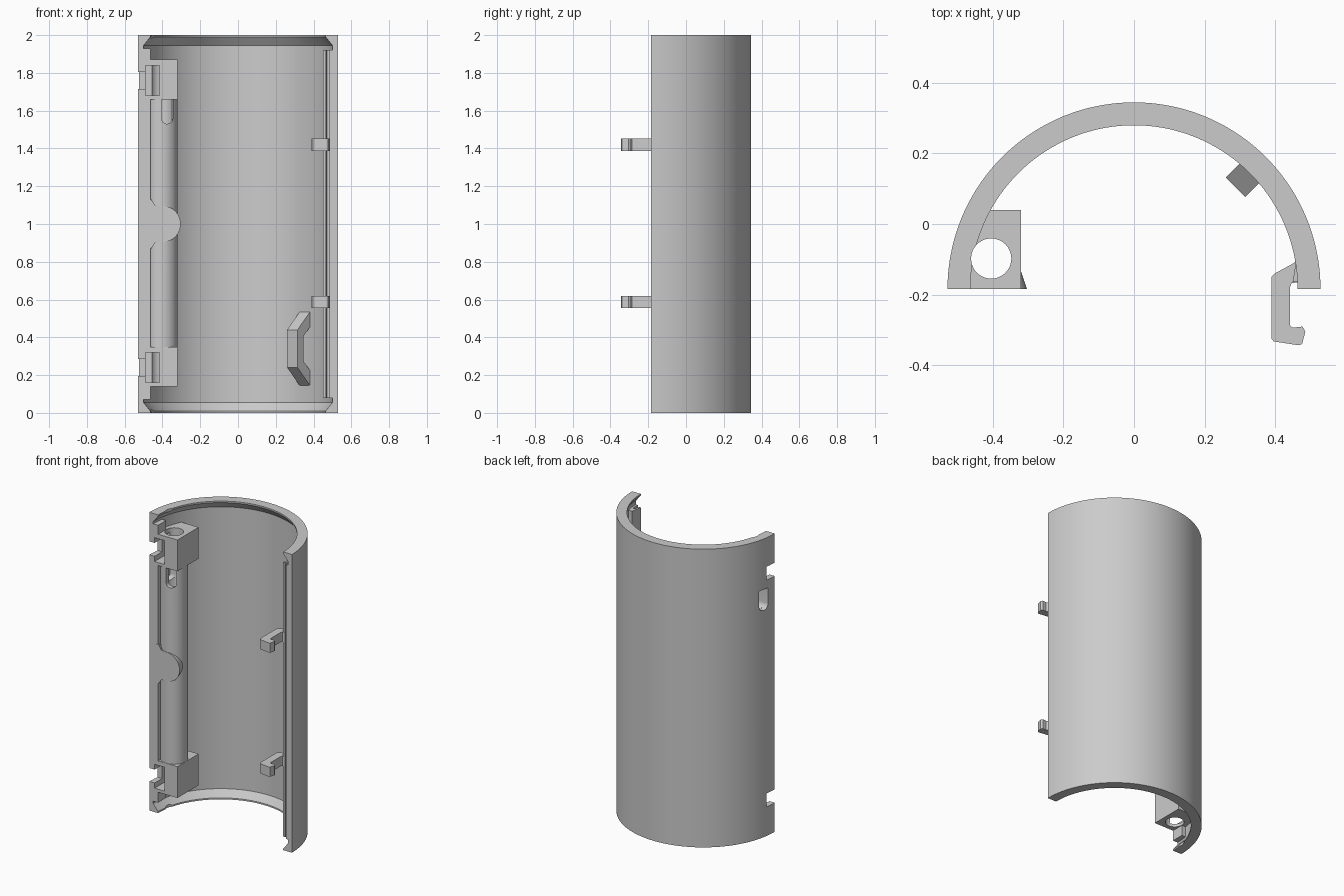
import bpy, bmesh, math
from mathutils import Vector, Matrix

if "Cube" in bpy.data.objects:
    bpy.data.objects.remove(bpy.data.objects["Cube"], do_unlink=True)

grey = bpy.data.materials.new("light grey plastic")
grey.use_nodes = True
tone = (0.6, 0.6, 0.6, 1)
grey.diffuse_color = tone
grey.node_tree.nodes["Principled BSDF"].inputs["Base Color"].default_value = tone

EDGE = -0.184            # y of the cut face and of the shell axis
HOLE = (-0.405, -0.098)  # centre of the pin channel


def finish(bm, name):
    bmesh.ops.recalc_face_normals(bm, faces=bm.faces)
    mesh = bpy.data.meshes.new(name)
    bm.to_mesh(mesh)
    bm.free()
    mesh.materials.append(grey)
    ob = bpy.data.objects.new(name, mesh)
    bpy.context.collection.objects.link(ob)
    return ob


def prism(name, points, lo, hi, axis="z"):
    """Extrude a 2D outline from lo to hi along an axis."""
    place = {"x": lambda a, b, t: (t, a, b),
             "y": lambda a, b, t: (a, t, b),
             "z": lambda a, b, t: (a, b, t)}[axis]
    bm = bmesh.new()
    face = bm.faces.new([bm.verts.new(place(a, b, lo)) for a, b in points])
    new = bmesh.ops.extrude_face_region(bm, geom=[face])["geom"]
    shift = Vector(place(0, 0, hi - lo))
    bmesh.ops.translate(bm, vec=shift, verts=[v for v in new if isinstance(v, bmesh.types.BMVert)])
    return finish(bm, name)


def rect(a0, a1, b0, b1):
    return [(a0, b0), (a1, b0), (a1, b1), (a0, b1)]


def arc(cx, cy, r, start, end, n):
    angles = [math.radians(start + (end - start) * i / n) for i in range(n + 1)]
    return [(cx + r * math.cos(t), cy + r * math.sin(t)) for t in angles]


def circle(cx, cy, r, n=48):
    return arc(cx, cy, r, 0, 360, n)[:-1]


def slot(a0, a1, bottom, top):
    r = (a1 - a0) / 2
    return [(a0, top)] + arc((a0 + a1) / 2, bottom + r, r, 180, 360, 12) + [(a1, top)]


# Half-round shell with a chamfered lip at both ends
bm = bmesh.new()
section = [(0.529, 0), (0.529, 2), (0.464, 2), (0.464, 1.99), (0.5, 1.945),
           (0.5, 0.055), (0.464, 0.01), (0.464, 0)]
face = bm.faces.new([bm.verts.new((r, EDGE, z)) for r, z in section])
bmesh.ops.spin(bm, geom=[face], cent=(0, EDGE, 0), axis=(0, 0, 1), angle=math.pi, steps=72)
bmesh.ops.remove_doubles(bm, verts=bm.verts, dist=1e-5)
shell = finish(bm, "half_shell")

# Hinge side: ledge, pin sleeve, end blocks and thumb tab
ledge = prism("hinge_ledge", rect(-0.51, -0.464, EDGE, -0.1), 0.07, 1.93)
sleeve = prism("pin_sleeve", circle(*HOLE, 0.085), 0.3, 1.7)
outline = [(-0.51, EDGE), (-0.32, EDGE), (-0.32, 0.04), (-0.46, 0.04), (-0.5, -0.05)]
blocks = [prism(n + "_hinge_block", outline, lo, lo + 0.21)
          for n, lo in (("lower", 0.14), ("upper", 1.66))]
tab_shape = [(-0.48, 0.87), (-0.46, 0.87), (-0.44, 0.9)] + arc(-0.4, 1, 0.096, -90, 90, 24) \
    + [(-0.44, 1.1), (-0.46, 1.13), (-0.48, 1.13)]
tab = prism("thumb_tab", tab_shape, EDGE - 0.001, -0.12, "y")
for v in tab.data.vertices:
    if v.co.x > -0.45:
        v.co.x += 0.02 * (-0.13 - v.co.y) / 0.06 - 0.018

# Cutters for the pin channel, pockets, side notches and slots
cutters = [prism("channel_cutter", circle(*HOLE, 0.057), -0.1, 2.1),
           prism("front_slot_cutter", slot(-0.405, -0.345, 1.53, 1.66), -0.25, -0.1, "y"),
           prism("side_slot_cutter", slot(-0.12, -0.045, 1.52, 1.66), -0.6, -0.41, "x")]
for z in (0.24, 1.76):
    cutters.append(prism("pocket_cutter", rect(-0.49, -0.415, z - 0.08, z + 0.08), -0.25, -0.07, "y"))
    cutters.append(prism("notch_cutter", rect(-0.6, -0.45, z - 0.045, z + 0.045), -0.25, -0.105, "y"))

for part in [shell, ledge, sleeve, tab] + blocks:
    bpy.context.view_layer.objects.active = part
    for cutter in cutters:
        mod = part.modifiers.new("cut", "BOOLEAN")
        mod.operation = "DIFFERENCE"
        mod.solver = "EXACT"
        mod.object = cutter
        bpy.ops.object.modifier_apply(modifier=mod.name)
for cutter in cutters:
    bpy.data.objects.remove(cutter, do_unlink=True)

# Latch side: grooved rail and two hooked clips
rail_shape = [(0.51, -0.09), (0.462, -0.09), (0.45, -0.165), (0.465, -0.165), (0.47, -0.13),
              (0.485, -0.13), (0.485, EDGE), (0.51, EDGE)]
rail = prism("latch_rail", rail_shape, 0.08, 1.92)
hook = [(0.46, -0.095), (0.455, -0.11), (0.4, -0.14), (0.39, -0.15), (0.39, -0.325), (0.396, -0.333),
        (0.468, -0.344), (0.477, -0.34), (0.486, -0.305), (0.478, -0.291), (0.45, -0.294),
        (0.442, -0.287), (0.442, -0.18), (0.447, -0.168), (0.465, -0.165), (0.465, -0.12)]
clips = [prism(n + "_clip", hook, z, z + 0.065) for n, z in (("lower", 0.555), ("upper", 1.387))]

# Arched bracket on the inner wall, set radially at 45 degrees
half = [(0.505, 0.2), (0.407, 0.1), (0.407, 0), (0.45, 0), (0.45, 0.065), (0.505, 0.12)]
shape = half[:2] + [(r, -z) for r, z in half[1::-1]] + [(r, -z) for r, z in half[:-4:-1]][:2] \
    + half[-2:]
bracket = prism("inner_bracket", [(r, z + 0.34) for r, z in shape], -0.039, 0.039, "y")
bracket.data.transform(Matrix.Translation((0, EDGE, 0)) @ Matrix.Rotation(math.pi / 4, 4, "Z"))

# Smooth the curved surfaces and keep the hard edges
bpy.ops.object.select_all(action="DESELECT")
for ob in [shell, ledge, sleeve, tab, rail, bracket] + blocks + clips:
    ob.select_set(True)
bpy.context.view_layer.objects.active = shell
bpy.ops.object.shade_smooth_by_angle(angle=math.radians(30))
